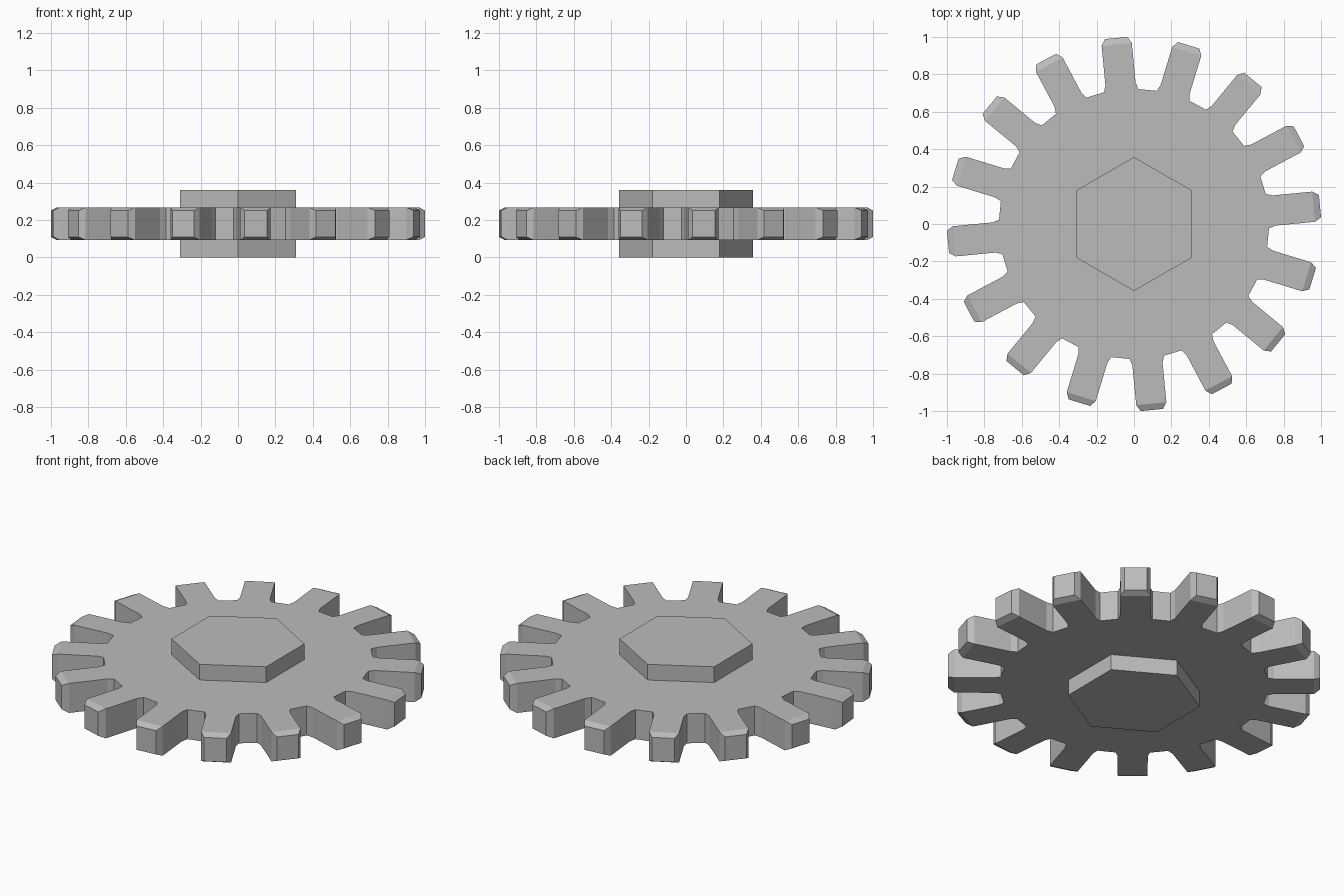
import bpy, bmesh, math
from mathutils import Matrix, Vector

if "Cube" in bpy.data.objects:
    bpy.data.objects.remove(bpy.data.objects["Cube"])

TEETH = 16
OFFSET = math.radians(5.5)        # angle of the first tooth
Z0, Z1 = 0.093, 0.268             # wheel bottom and top
ROOT, FILLET, SHOULDER, TIP = 0.722, 0.752, 0.965, 0.999
HALF, TIP_HALF, TIP_INSET = 0.081, 0.06, 0.017

metal = bpy.data.materials.new("grey metal")
metal.diffuse_color = (0.5, 0.5, 0.5, 1)
metal.use_nodes = True
metal.node_tree.nodes["Principled BSDF"].inputs["Base Color"].default_value = metal.diffuse_color


def finish(name, bm):
    bmesh.ops.recalc_face_normals(bm, faces=bm.faces)
    mesh = bpy.data.meshes.new(name)
    bm.to_mesh(mesh)
    bm.free()
    mesh.materials.append(metal)
    obj = bpy.data.objects.new(name, mesh)
    bpy.context.collection.objects.link(obj)
    return obj


# Toothed wheel: straight teeth, cut root corners, tapered tips
bm = bmesh.new()
root_a = math.radians(7.35)
root = (ROOT * math.cos(root_a), ROOT * math.sin(root_a))
half_profile = [root, (FILLET, HALF), (SHOULDER, HALF)]
profile = [(r, -w) for r, w in half_profile] + half_profile[::-1]
low, high = [], []
for i in range(TEETH):
    turn = Matrix.Rotation(OFFSET + i * math.tau / TEETH, 3, 'Z')
    put = lambda r, w, z: bm.verts.new(turn @ Vector((r, w, z)))
    a = [put(r, w, Z0) for r, w in profile]
    b = [put(r, w, Z1) for r, w in profile]
    # tooth top and bottom
    for ring in (a, b):
        bm.faces.new(ring)
    # tapered tip
    base = [a[2], a[3], b[3], b[2]]
    cap = [put(TIP, w, z) for w, z in (
        (-TIP_HALF, Z0 + TIP_INSET), (TIP_HALF, Z0 + TIP_INSET),
        (TIP_HALF, Z1 - TIP_INSET), (-TIP_HALF, Z1 - TIP_INSET))]
    bm.faces.new(cap)
    for k in range(4):
        n = (k + 1) % 4
        bm.faces.new((base[k], base[n], cap[n], cap[k]))
    # tooth flanks and root corners
    for k in (0, 1, 3, 4):
        bm.faces.new((a[k], a[k + 1], b[k + 1], b[k]))
    low += [a[0], a[5]]
    high += [b[0], b[5]]
# gap floors between teeth, and the round plate
for i in range(1, 2 * TEETH, 2):
    n = (i + 1) % (2 * TEETH)
    bm.faces.new((low[i], low[n], high[n], high[i]))
bm.faces.new(low)
bm.faces.new(high)
finish("toothed_wheel", bm)

# Hexagonal hub running through the wheel
bm = bmesh.new()
bmesh.ops.create_cone(bm, cap_ends=True, segments=6, radius1=0.358, radius2=0.358,
                      depth=0.361, matrix=Matrix.Translation((0, 0, 0.1805)))
# points of the hexagon face front and back
if max(v.co.x for v in bm.verts) > 0.33:
    bmesh.ops.rotate(bm, verts=bm.verts, matrix=Matrix.Rotation(math.pi / 6, 3, 'Z'))
finish("hex_hub", bm)
